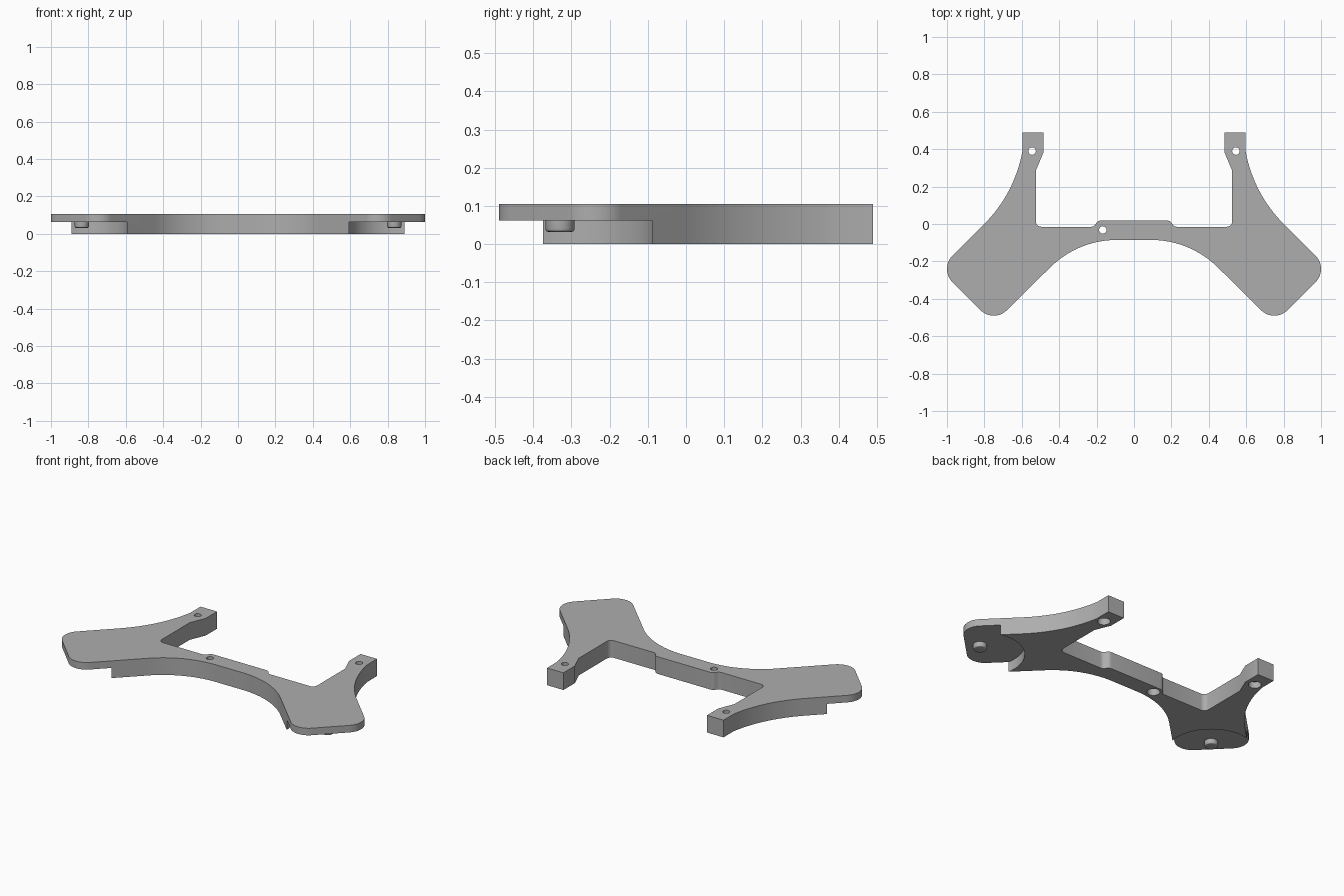
import bpy
import bmesh
from math import radians, cos, sin

if "Cube" in bpy.data.objects:
    bpy.data.objects.remove(bpy.data.objects["Cube"])

TOP, STEP = 0.105, 0.062       # plate thickness, underside height of the wing pads
PEG = (0.835, -0.33)           # peg centre on the left wing

grey = bpy.data.materials.new("satin grey")
grey.use_nodes = True
colour = (0.42, 0.42, 0.42, 1)
grey.diffuse_color = colour
grey.node_tree.nodes["Principled BSDF"].inputs["Base Color"].default_value = colour


def arc(cx, cy, r, start, end, n):
    angles = [radians(start + (end - start) * i / n) for i in range(n + 1)]
    return [(cx + r * cos(a), cy + r * sin(a)) for a in angles]


def prism(name, outline, z0, z1):
    bm = bmesh.new()
    base = bm.faces.new([bm.verts.new((x, y, z0)) for x, y in outline])
    lid = bmesh.ops.extrude_face_region(bm, geom=[base])["geom"]
    verts = [v for v in lid if isinstance(v, bmesh.types.BMVert)]
    bmesh.ops.translate(bm, verts=verts, vec=(0, 0, z1 - z0))
    bmesh.ops.recalc_face_normals(bm, faces=bm.faces)
    mesh = bpy.data.meshes.new(name)
    bm.to_mesh(mesh)
    bm.free()
    mesh.materials.append(grey)
    obj = bpy.data.objects.new(name, mesh)
    bpy.context.collection.objects.link(obj)
    return obj


def activate(obj):
    bpy.ops.object.select_all(action="DESELECT")
    obj.select_set(True)
    bpy.context.view_layer.objects.active = obj


def cut(target, x, y, r, z0, z1, n):
    cutter = prism("cutter", arc(x, y, r, 0, 360 - 360 / n, n - 1), z0, z1)
    mod = target.modifiers.new("cut", "BOOLEAN")
    mod.operation, mod.solver, mod.object = "DIFFERENCE", "EXACT", cutter
    activate(target)
    bpy.ops.object.modifier_apply(modifier=mod.name)
    bpy.data.objects.remove(cutter)


# Left half of the outline, from the front middle round to the back middle
half = arc(0.09, -0.595, 0.51, 90, 45, 16)           # front arch
half += arc(0.75, -0.39, 0.1, 225, 315, 12)          # wing front corner
half += arc(0.9, -0.24, 0.1, -45, 45, 12)            # wing outer corner
half += arc(1.32, 0.52, 0.735, 225, 190, 16)         # hollow side of the arm
half += [(0.596, 0.49), (0.485, 0.49), (0.485, 0.38), (0.525, 0.285)]
half += arc(0.495, 0.015, 0.03, 0, -90, 6)           # inner corner
half += arc(0.23, 0.015, 0.03, 270, 225, 4)          # raised lip on the crossbar
half += arc(0.178, -0.012, 0.03, 45, 90, 4)
outline = half + [(-x, y) for x, y in reversed(half)]
plate = prism("bracket_plate", outline, 0, TOP)

# Round reliefs under the wing tips
for side in (-1, 1):
    cut(plate, side * PEG[0], PEG[1], 0.247, -0.1, STEP, 64)

# Screw holes with wider recesses underneath
for x, y in ((-0.545, 0.39), (0.545, 0.39), (-0.167, -0.032)):
    cut(plate, x, y, 0.02, -0.1, 0.2, 24)
    cut(plate, x, y, 0.036, -0.1, 0.04, 32)

activate(plate)
bpy.ops.object.shade_smooth_by_angle(angle=radians(30))

# Locating pegs with rounded lower rims
for side, label in ((1, "left"), (-1, "right")):
    peg = prism(label + "_peg", arc(side * PEG[0], PEG[1], 0.038, 0, 348.75, 31), 0.032, STEP + 0.005)
    bm = bmesh.new()
    bm.from_mesh(peg.data)
    rim = [e for e in bm.edges if all(v.co.z < 0.04 for v in e.verts)]
    bmesh.ops.bevel(bm, geom=rim, offset=0.007, segments=3, profile=0.5, affect="EDGES")
    bm.to_mesh(peg.data)
    bm.free()
    activate(peg)
    bpy.ops.object.shade_smooth_by_angle(angle=radians(35))
